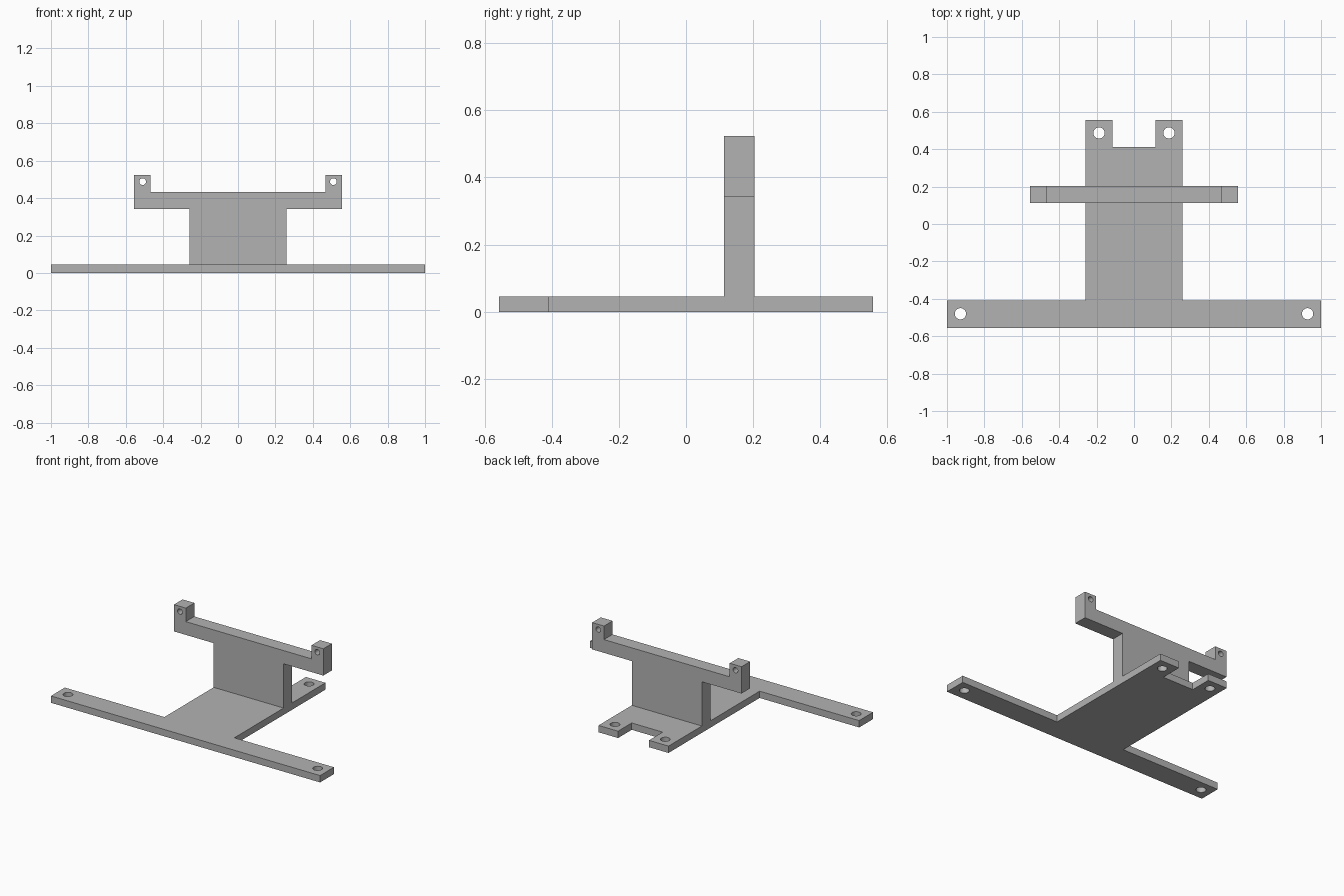
import bpy
import bmesh
import math
from mathutils import Matrix

default = bpy.data.objects.get("Cube")
if default:
    bpy.data.objects.remove(default, do_unlink=True)

grey = bpy.data.materials.new("plain grey")
grey.use_nodes = True
colour = (0.45, 0.45, 0.45, 1)
grey.diffuse_color = colour
grey.node_tree.nodes["Principled BSDF"].inputs["Base Color"].default_value = colour


def mirrored(half):
    """Close a right-hand outline with its mirror image."""
    return half + [(-x, y) for x, y in reversed(half)]


def circle(x, y, r, n=32):
    return [(x + r * math.cos(math.tau * i / n), y + r * math.sin(math.tau * i / n))
            for i in range(n)]


def plate(name, outline, holes, thickness, matrix):
    """Extruded flat profile with round holes on both sides of the centre."""
    curve = bpy.data.curves.new(name, "CURVE")
    curve.dimensions = "2D"
    curve.fill_mode = "BOTH"
    curve.extrude = thickness / 2
    loops = [outline] + [circle(s * x, y, r) for x, y, r in holes for s in (-1, 1)]
    for loop in loops:
        spline = curve.splines.new("POLY")
        spline.points.add(len(loop) - 1)
        for point, (x, y) in zip(spline.points, loop):
            point.co = (x, y, 0, 1)
        spline.use_cyclic_u = True
    temp = bpy.data.objects.new(name + "_profile", curve)
    mesh = bpy.data.meshes.new_from_object(temp)
    bpy.data.objects.remove(temp)
    bpy.data.curves.remove(curve)

    # Weld the caps to the walls
    bm = bmesh.new()
    bm.from_mesh(mesh)
    bmesh.ops.remove_doubles(bm, verts=bm.verts, dist=0.0001)
    bmesh.ops.transform(bm, matrix=matrix, verts=bm.verts)
    bmesh.ops.recalc_face_normals(bm, faces=bm.faces)
    for face in bm.faces:
        face.smooth = False
    bm.to_mesh(mesh)
    bm.free()
    mesh.name = name
    mesh.materials.clear()
    mesh.materials.append(grey)
    obj = bpy.data.objects.new(name, mesh)
    bpy.context.collection.objects.link(obj)
    return obj


# T-shaped base with a notched rear end and four screw holes
base_top = 0.046
base_outline = mirrored([(1, -0.557), (1, -0.41), (0.26, -0.41),
                         (0.26, 0.557), (0.115, 0.557), (0.115, 0.412)])
plate("base_plate", base_outline, [(0.928, -0.48, 0.03), (0.187, 0.487, 0.03)],
      base_top, Matrix.Translation((0, 0, base_top / 2)))

# Upright web with a crossbar and two drilled lugs
upright_outline = mirrored([(0.26, base_top), (0.26, 0.343), (0.555, 0.343),
                            (0.555, 0.523), (0.467, 0.523), (0.467, 0.432)])
plate("upright_bracket", upright_outline, [(0.51, 0.488, 0.018)], 0.091,
      Matrix.Translation((0, 0.158, 0)) @ Matrix.Rotation(math.pi / 2, 4, "X"))
